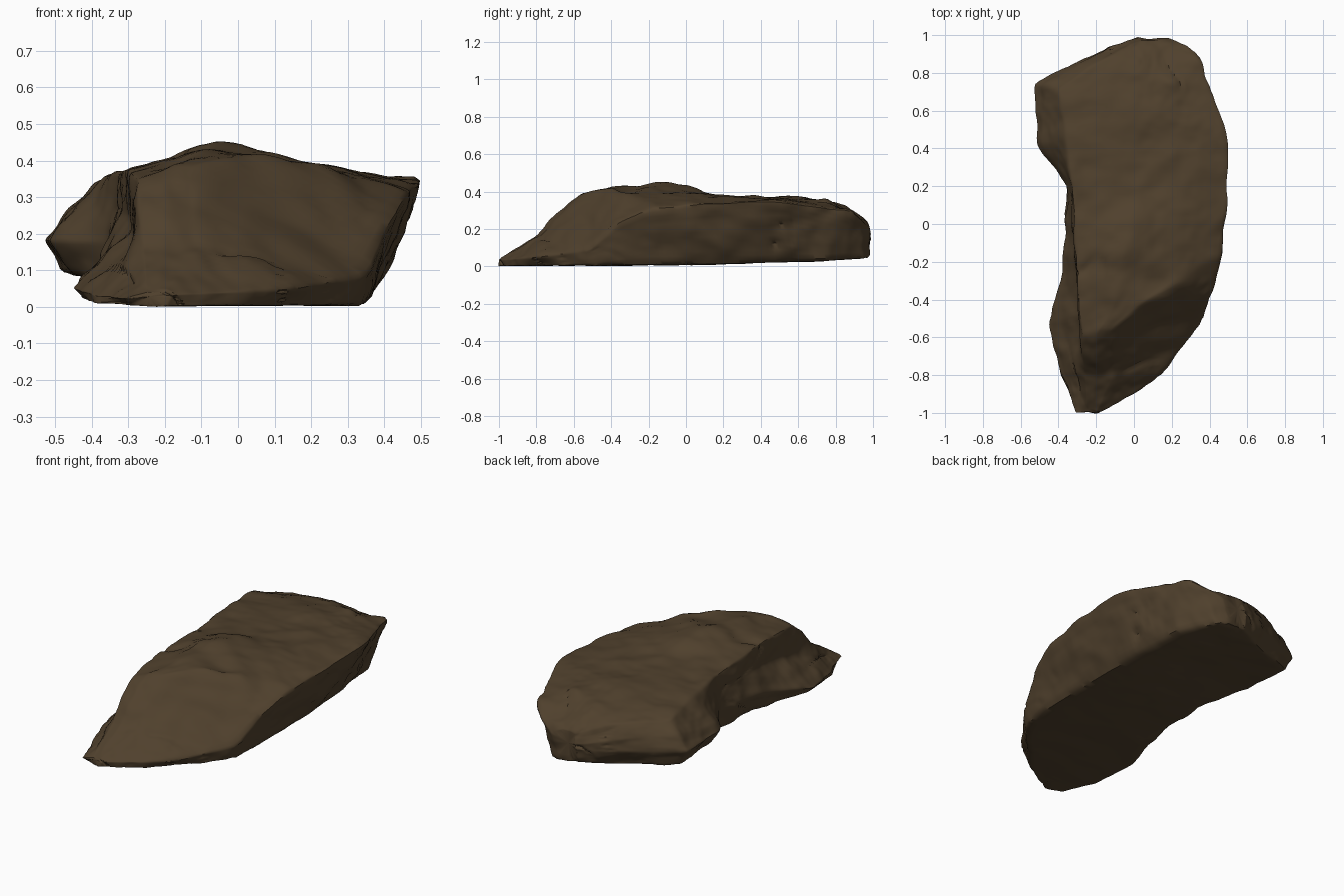
import bpy, bmesh, math
from mathutils import Vector, noise

cube = bpy.data.objects.get("Cube")
if cube:
    bpy.data.objects.remove(cube, do_unlink=True)

SECTIONS = 150   # slices along the boulder
AROUND = 13      # points between neighbouring rails


def rail_point(rail, y):
    """Point on a rail (x, y, z path) at the given y."""
    if y <= rail[0][1]:
        return Vector(rail[0])
    for a, b in zip(rail, rail[1:]):
        if y <= b[1]:
            return Vector(a).lerp(Vector(b), (y - a[1]) / (b[1] - a[1]))
    return Vector(rail[-1])


# Edge lines of the boulder, each running from front to back
foot_left = [(-.3, -.98, .01), (-.39, -.8, .015), (-.43, -.52, .03), (-.35, -.3, .03),
             (-.32, .15, .05), (-.44, .45, .09), (-.48, .73, .1), (-.15, .88, .07), (.02, .97, .07)]
side_left = [(-.31, -1, .03), (-.39, -.8, .04), (-.46, -.53, .06), (-.37, -.25, .13),
             (-.36, .2, .18), (-.52, .42, .19), (-.53, .74, .19), (-.25, .88, .17), (.02, 1, .15)]
# Hollow under the rim, above the low shelf at the front left
shelf_left = [(-.28, -1, .04), (-.32, -.8, .1), (-.29, -.55, .19), (-.3, -.3, .25),
              (-.34, .2, .28), (-.43, .42, .28), (-.47, .74, .27), (-.22, .89, .24), (.03, 1, .18)]
rim_left = [(-.25, -1, .05), (-.26, -.8, .17), (-.28, -.6, .36), (-.31, -.3, .39),
            (-.33, .2, .38), (-.36, .5, .36), (-.4, .72, .34), (-.15, .88, .31), (.04, .98, .23)]
plateau = [(-.22, -1, .05), (-.2, -.8, .175), (-.2, -.58, .39), (-.12, -.46, .42), (-.04, -.15, .46),
           (0, .02, .44), (0, .1, .41), (0, .3, .38), (0, .6, .385), (.02, .85, .34), (.07, .98, .24)]
ridge = [(-.2, -1, .05), (-.1, -.8, .165), (-.12, -.56, .39), (.08, -.4, .435), (.23, -.3, .385),
         (.27, 0, .385), (.25, .4, .375), (.2, .75, .365), (.12, .98, .24)]
rim_right = [(-.18, -1, .04), (0, -.9, .05), (.15, -.79, .06), (.36, -.52, .1), (.42, -.36, .24),
             (.47, -.2, .32), (.51, .1, .35), (.51, .33, .36), (.49, .52, .355),
             (.36, .86, .31), (.28, .95, .25), (.18, .99, .2)]
foot_right = [(-.2, -1, .01), (0, -.89, .01), (.3, -.58, .01), (.36, -.35, .01),
              (.36, .2, .01), (.31, .75, .03), (.2, .95, .05), (.13, .98, .07)]
rails = [foot_left, side_left, shelf_left, rim_left, plateau, ridge, rim_right, foot_right]


def rock_relief(p):
    """Height of the weathered surface: lumps, ledges and thin cracks."""
    lumps = .01 * noise.noise(p * 4) + .013 * noise.noise(p * 8)
    grain = .004 * noise.noise(p * 22)
    # Slanted layers broken by noise give ledges
    layer = p.z * 9 + p.x * 2 - p.y + 1.2 * noise.noise(p * 2.5)
    ledge = .01 * (abs(layer % 1 - .5) - .25)
    # Cracks follow the zero line of a stretched noise
    vein = abs(noise.noise(Vector((p.x * 6, p.y * 2.2, p.z * 7))))
    broken = max(0, noise.noise(p * 4 + Vector((7, 3, 1))))
    crack = .03 * max(0, 1 - vein / .06) * broken
    return lumps + grain + ledge - crack


# Loft the rails into a closed skin
bm = bmesh.new()
rings = []
for i in range(SECTIONS):
    y = -math.cos(math.pi * i / (SECTIONS - 1))
    corners = [rail_point(r, y) for r in rails]
    ring = []
    for a, b in zip(corners, corners[1:] + corners[:1]):
        ring += [bm.verts.new(a.lerp(b, k / AROUND)) for k in range(AROUND)]
    rings.append(ring)
for r, s in zip(rings, rings[1:]):
    for k in range(len(r)):
        n = (k + 1) % len(r)
        bm.faces.new((r[k], r[n], s[n], s[k]))
for ring in (rings[0], rings[-1]):
    middle = bm.verts.new(sum((v.co for v in ring), Vector()) / len(ring))
    for k in range(len(ring)):
        bm.faces.new((ring[k - 1], ring[k], middle))
bmesh.ops.remove_doubles(bm, verts=bm.verts, dist=.0015)
bmesh.ops.recalc_face_normals(bm, faces=bm.faces)

# Round the edges, then weather the surface (underside stays calmer)
for _ in range(3):
    bmesh.ops.smooth_vert(bm, verts=bm.verts, factor=.5, use_axis_x=True,
                          use_axis_y=True, use_axis_z=True)
bm.normal_update()
moves = [(v, v.normal * rock_relief(v.co) * (.35 if v.normal.z < -.8 else 1)) for v in bm.verts]
for v, move in moves:
    v.co += move

# Stand the boulder on the ground
low = min(v.co.z for v in bm.verts)
for v in bm.verts:
    v.co.z -= low

mesh = bpy.data.meshes.new("boulder")
bm.to_mesh(mesh)
bm.free()
boulder = bpy.data.objects.new("boulder", mesh)
bpy.context.collection.objects.link(boulder)

# Dark brown stone
stone = bpy.data.materials.new("dark brown stone")
stone.use_nodes = True
colour = (.08, .052, .026, 1)
stone.diffuse_color = colour
shader = stone.node_tree.nodes["Principled BSDF"]
shader.inputs["Base Color"].default_value = colour
shader.inputs["Roughness"].default_value = .9
mesh.materials.append(stone)

bpy.ops.object.select_all(action="DESELECT")
boulder.select_set(True)
bpy.context.view_layer.objects.active = boulder
bpy.ops.object.shade_smooth_by_angle(angle=math.radians(40))
